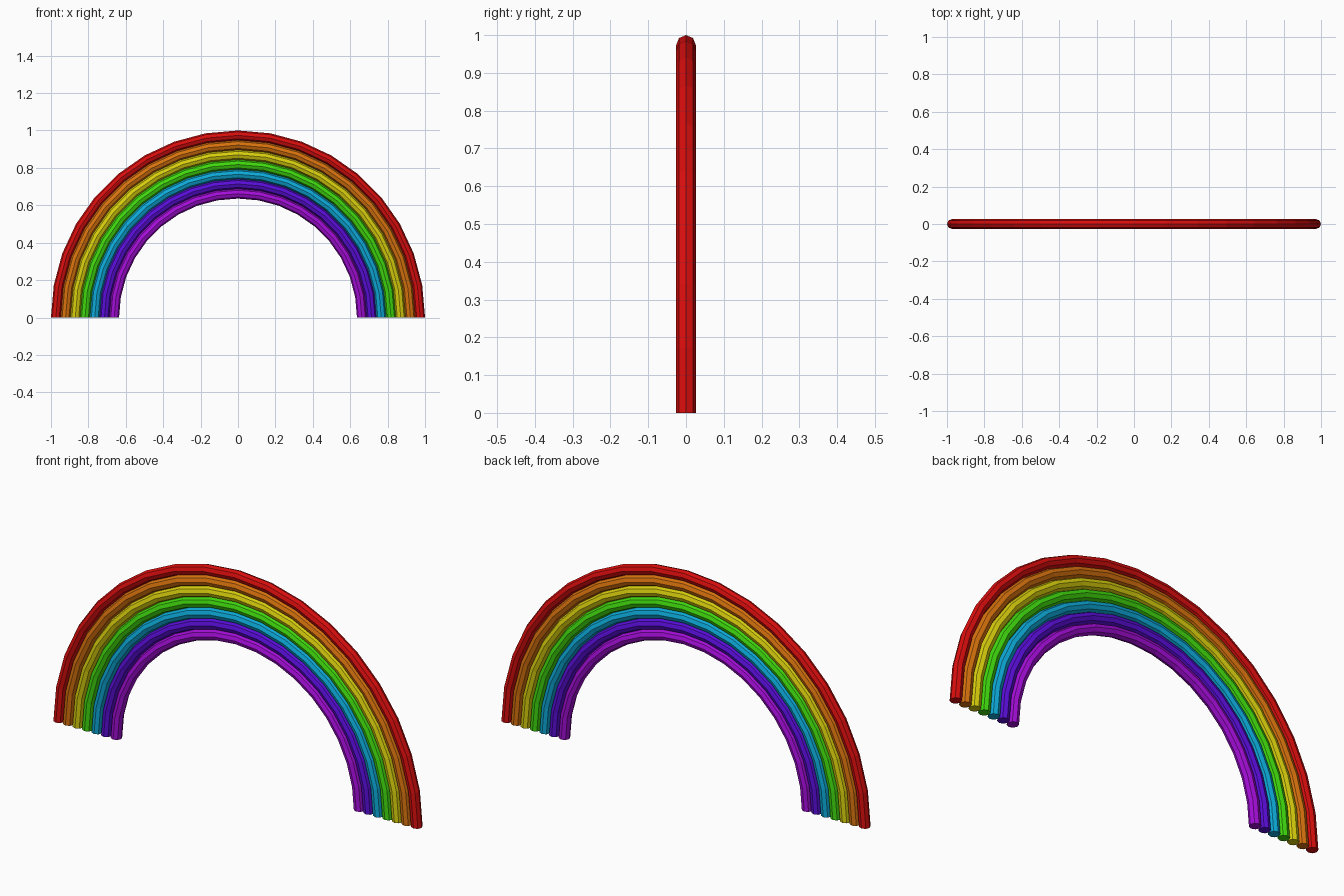
import bpy
import bmesh
from math import pi
from mathutils import Matrix, Vector

cube = bpy.data.objects.get("Cube")
if cube:
    bpy.data.objects.remove(cube, do_unlink=True)

TUBE = 0.026      # tube radius; neighbouring bands touch
SIDES = 8
STEPS = 18

# Bands from the outside in
BANDS = [
    ("red", (0.69, 0.004, 0.004)),
    ("orange", (0.69, 0.17, 0.004)),
    ("yellow", (0.69, 0.62, 0.004)),
    ("green", (0.05, 0.69, 0.004)),
    ("sky_blue", (0.004, 0.40, 0.69)),
    ("indigo", (0.10, 0.004, 0.69)),
    ("violet", (0.37, 0.004, 0.69)),
]


def make_material(name, rgb):
    mat = bpy.data.materials.new(name)
    mat.use_nodes = True
    color = (*rgb, 1.0)
    mat.diffuse_color = color
    mat.node_tree.nodes["Principled BSDF"].inputs["Base Color"].default_value = color
    return mat


def make_arch(name, radius, mat):
    """Half ring of octagonal tube standing on the ground, with capped feet."""
    bm = bmesh.new()
    bmesh.ops.create_circle(bm, segments=SIDES, radius=TUBE,
                            matrix=Matrix.Translation((radius, 0, 0)))
    bmesh.ops.spin(bm, geom=bm.verts[:] + bm.edges[:], cent=Vector(),
                   axis=(0, -1, 0), angle=pi, steps=STEPS)
    # Close both feet
    rims = [e for e in bm.edges if e.is_boundary]
    bmesh.ops.holes_fill(bm, edges=rims, sides=SIDES)
    bmesh.ops.recalc_face_normals(bm, faces=bm.faces[:])
    mesh = bpy.data.meshes.new(name)
    bm.to_mesh(mesh)
    bm.free()
    mesh.materials.append(mat)
    obj = bpy.data.objects.new(name, mesh)
    bpy.context.collection.objects.link(obj)


for i, (color_name, rgb) in enumerate(BANDS):
    make_arch(color_name + "_arch", 1 - TUBE * (2 * i + 1),
              make_material(color_name, rgb))
